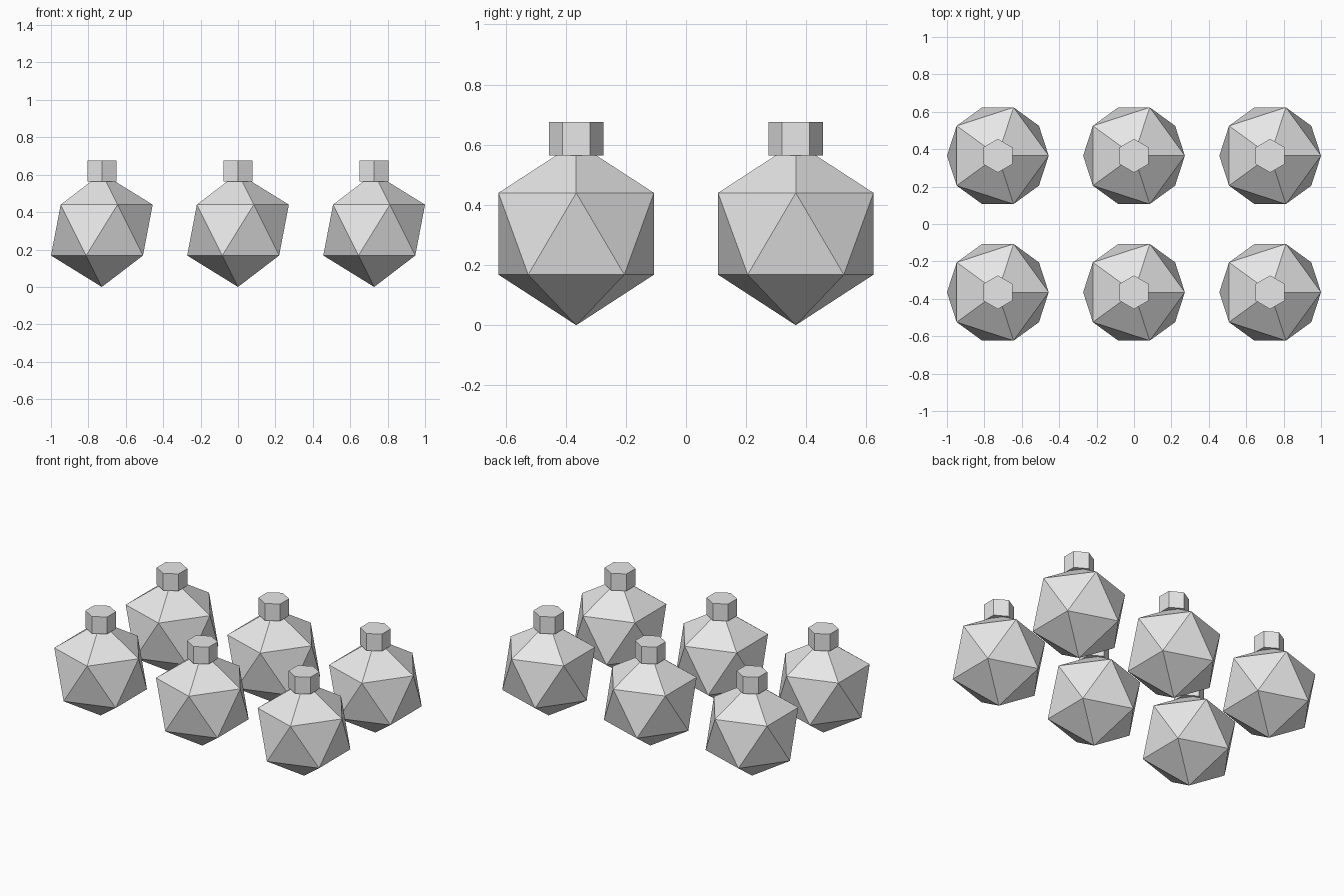
import bpy
import bmesh
from mathutils import Matrix

cube = bpy.data.objects.get("Cube")
if cube:
    bpy.data.objects.remove(cube, do_unlink=True)

BALL_RADIUS = 0.304
CAP_RADIUS = 0.09
CAP_BOTTOM, CAP_TOP = 0.565, 0.675
SPACING_X, SPACING_Y = 0.728, 0.365

# Single plain grey
grey = bpy.data.materials.new("light_grey")
grey.use_nodes = True
colour = (0.8, 0.8, 0.8, 1.0)
grey.diffuse_color = colour
grey.node_tree.nodes["Principled BSDF"].inputs["Base Color"].default_value = colour


def make_mesh(name, build):
    bm = bmesh.new()
    build(bm)
    mesh = bpy.data.meshes.new(name)
    bm.to_mesh(mesh)
    bm.free()
    mesh.materials.append(grey)
    return mesh


def build_ball(bm):
    bmesh.ops.create_icosphere(bm, subdivisions=1, radius=BALL_RADIUS,
                               matrix=Matrix.Translation((0, 0, BALL_RADIUS)))


def build_cap(bm):
    middle = (CAP_BOTTOM + CAP_TOP) / 2
    bmesh.ops.create_cone(bm, cap_ends=True, segments=6,
                          radius1=CAP_RADIUS, radius2=CAP_RADIUS,
                          depth=CAP_TOP - CAP_BOTTOM,
                          matrix=Matrix.Translation((0, 0, middle)))


# Faceted ball and hexagonal cap, shared by every ornament
parts = {"ball": make_mesh("ball", build_ball),
         "cap": make_mesh("cap", build_cap)}

# Two rows of three ornaments
for row, y in (("front", -SPACING_Y), ("back", SPACING_Y)):
    for column, x in (("right", -SPACING_X), ("middle", 0), ("left", SPACING_X)):
        for part, mesh in parts.items():
            obj = bpy.data.objects.new(f"{row}_{column}_{part}", mesh)
            obj.location = (x, y, 0)
            bpy.context.collection.objects.link(obj)
